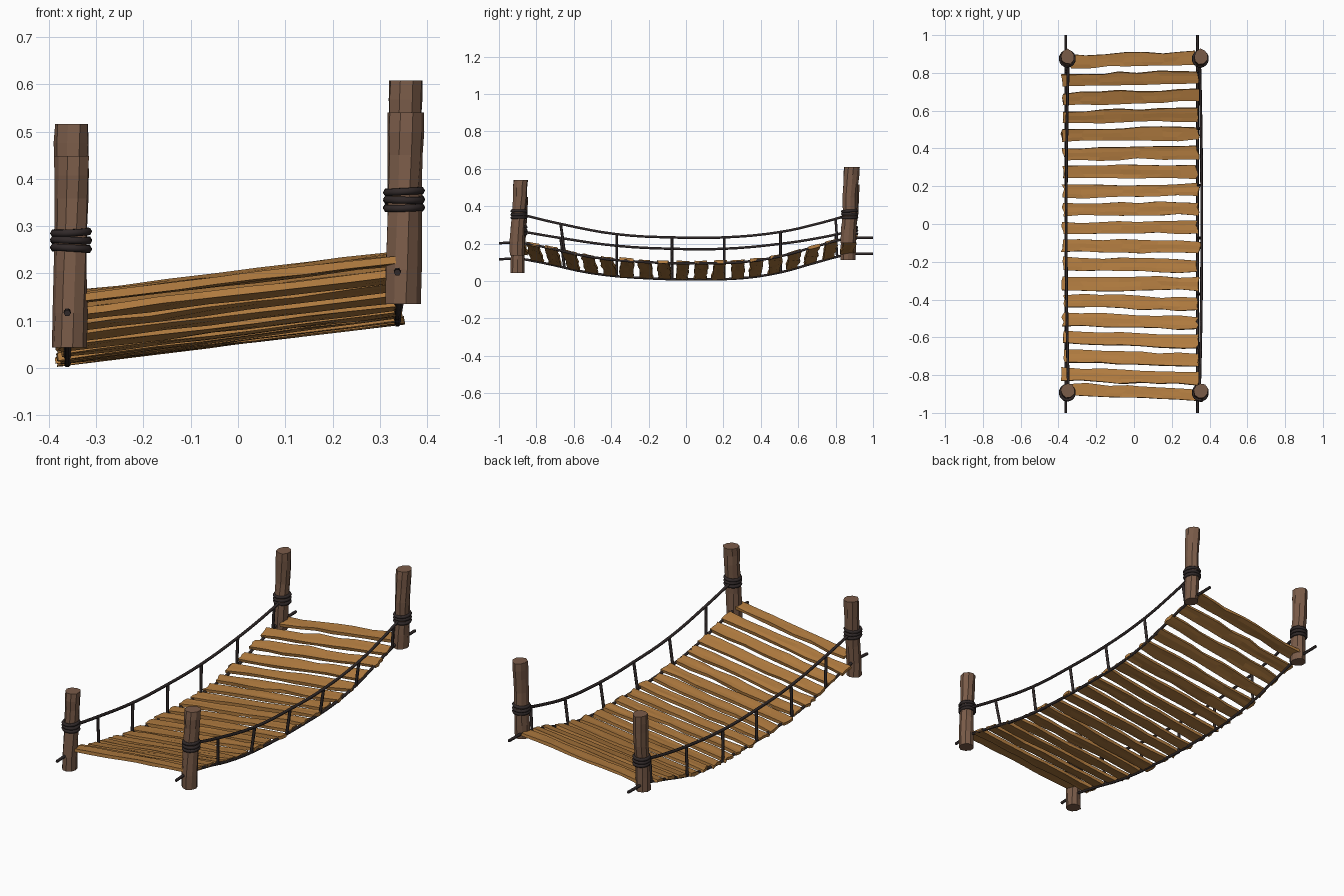
import bpy, bmesh, math, random
from mathutils import Vector, Matrix

random.seed(7)
if "Cube" in bpy.data.objects:
    bpy.data.objects.remove(bpy.data.objects["Cube"], do_unlink=True)


def material(name, color):
    m = bpy.data.materials.new(name)
    m.use_nodes = True
    m.diffuse_color = (*color, 1)
    m.node_tree.nodes["Principled BSDF"].inputs["Base Color"].default_value = (*color, 1)
    return m


PLANK = material("plank_wood", (0.45, 0.205, 0.052))
POST = material("post_wood", (0.195, 0.106, 0.066))
ROPE = material("dark_rope", (0.03, 0.022, 0.022))


def add(name, mesh, mat):
    mesh.materials.clear()
    mesh.materials.append(mat)
    ob = bpy.data.objects.new(name, mesh)
    bpy.context.collection.objects.link(ob)
    return ob


def loft(name, rings, mat):
    """Skin a list of equal-sized point rings and cap both ends."""
    bm = bmesh.new()
    loops = [[bm.verts.new(p) for p in ring] for ring in rings]
    n = len(loops[0])
    for a, b in zip(loops, loops[1:]):
        for i in range(n):
            j = (i + 1) % n
            bm.faces.new((a[i], a[j], b[j], b[i]))
    bm.faces.new(loops[0])
    bm.faces.new(loops[-1])
    bmesh.ops.recalc_face_normals(bm, faces=bm.faces)
    mesh = bpy.data.meshes.new(name)
    bm.to_mesh(mesh)
    bm.free()
    add(name, mesh, mat)


def rope(name, points, radius, cyclic=False):
    """Round rope through the points, turned into a mesh."""
    cu = bpy.data.curves.new(name, "CURVE")
    cu.dimensions = "3D"
    cu.bevel_depth = radius
    cu.bevel_resolution = 1
    cu.resolution_u = 4
    cu.use_fill_caps = True
    sp = cu.splines.new("BEZIER")
    sp.bezier_points.add(len(points) - 1)
    sp.use_cyclic_u = cyclic
    for bp, p in zip(sp.bezier_points, points):
        bp.co = p
        bp.handle_left_type = bp.handle_right_type = "AUTO"
    tmp = bpy.data.objects.new(name + "_curve", cu)
    bpy.context.collection.objects.link(tmp)
    mesh = bpy.data.meshes.new_from_object(tmp.evaluated_get(bpy.context.evaluated_depsgraph_get()))
    bpy.data.objects.remove(tmp, do_unlink=True)
    add(name, mesh, ROPE)
    for p in mesh.polygons:
        p.use_smooth = True


def sample(profile, y):
    """Smoothly interpolated height of a (y, z) profile."""
    for i, ((y0, z0), (y1, z1)) in enumerate(zip(profile, profile[1:])):
        if y <= y1:
            break
    t = (y - y0) / (y1 - y0)
    ya, za = profile[max(i - 1, 0)]
    yb, zb = profile[min(i + 2, len(profile) - 1)]
    h = y1 - y0
    m0 = (z1 - za) / (y1 - ya) * h
    m1 = (zb - z0) / (yb - y0) * h
    return ((2*t**3 - 3*t**2 + 1) * z0 + (t**3 - 2*t**2 + t) * m0
            + (3*t**2 - 2*t**3) * z1 + (t**3 - t**2) * m1)


# Sagging (y, z) profiles on the low side; the deck rises toward +x
RISE = 0.086
DECK = [(-1, .116), (-.9, .119), (-.78, .1), (-.5, .041), (-.2, .014), (.1, .009),
        (.3, .015), (.5, .045), (.7, .1), (.86, .14), (1, .146)]
RAILS = {
    "right": [(-.88, .265), (-.66, .228), (-.37, .188), (-.07, .172), (.2, .172),
              (.5, .198), (.7, .228), (.88, .265)],
    "left": [(-.88, .355), (-.67, .305), (-.37, .25), (-.075, .233), (.205, .233),
             (.505, .262), (.7, .305), (.88, .355)],
}
HANGERS = (-.67, -.37, -.075, .205, .505, .8)


# Planks: irregular boards following the sag, fanned slightly toward the ends
def plank(index, y, x0, x1, raised):
    slope = math.atan2(sample(DECK, y + .04) - sample(DECK, y - .04), .08)
    yaw = .04 * y + random.uniform(-.012, .012)
    roll = math.atan2(RISE, .70) + random.uniform(-.006, .006)
    z = sample(DECK, y) + RISE / 2 + .007 + raised
    frame = (Matrix.Translation((0, y, z)) @ Matrix.Rotation(yaw, 4, "Z")
             @ Matrix.Rotation(-roll, 4, "Y") @ Matrix.Rotation(slope, 4, "X"))
    across = (-1, -.4, .3, 1)
    outline = [(a, 1) for a in across] + [(a, -1) for a in reversed(across)]
    ragged = [random.uniform(-.008, .008) for _ in across]
    rings = []
    steps = 7
    for s in range(steps + 1):
        x = x0 + (x1 - x0) * s / steps
        half = .034 + random.uniform(-.005, .004)
        shift = random.uniform(-.004, .004)
        end = s in (0, steps)
        ring = []
        for a, side in outline:
            dx = ragged[across.index(a)] if end else random.uniform(-.02, .02)
            dz = random.uniform(-.002, .002)
            ring.append(frame @ Vector((x + dx, a * half + shift, side * .008 + dz)))
        rings.append(ring)
    loft(f"plank_{index:02d}", rings, PLANK)


plank(1, -.89, -.335, .335, .019)
for k in range(17):
    plank(k + 2, -.81 + .0988 * k, -.378 + random.uniform(-.006, .006),
          .342 + random.uniform(-.008, .008), 0)
plank(19, .87, -.335, .335, .003)


# Posts lean slightly toward +y, with three turns of rope around each
def lean(x, y, t):
    return x + .006 * (t - 1), y + .022 * (t - 1)


def post(name, x, y, z0, height=.405, sides=9):
    rings = []
    grooves = [random.uniform(.91, 1.06) for _ in range(sides)]
    for t, r in ((0, .038), (.18, .038), (.4, .036), (.6, .036), (.78, .037), (.9, .039), (1, .038)):
        cx, cy = lean(x, y, t)
        cy += random.uniform(-.003, .003)
        ring = []
        for i in range(sides):
            a = math.tau * i / sides + .25 * t
            rr = r * grooves[i] * random.uniform(.96, 1.05)
            ring.append((cx + rr * math.cos(a), cy + rr * 1.06 * math.sin(a), z0 + t * height))
        rings.append(ring)
    loft(name, rings, POST)


def winding(name, x, y, z):
    for turn in (-1, 0, 1):
        tilt_x, tilt_y = random.uniform(-.06, .06), random.uniform(-.06, .06)
        pts = []
        for i in range(8):
            c, s = math.cos(math.tau * i / 8), math.sin(math.tau * i / 8)
            pts.append((x + .036 * c, y + .038 * s,
                        z + turn * .017 + .037 * (tilt_x * c + tilt_y * s)))
        rope(f"{name}_{turn + 2}", pts, .0085, cyclic=True)


for side, sx in (("right", -1), ("left", 1)):
    lift = RISE if sx > 0 else 0
    for end, sy in (("front", -1), ("back", 1)):
        base = .043 + (.092 if sx > 0 else 0) + (.068 if sy > 0 else 0)
        x, y = sx * .352 + .002, sy * .884 + .002
        post(f"{end}_{side}_post", x, y, base)
        winding(f"{end}_{side}_post_winding", *lean(x, y, .5), .27 + lift)

    # Deck rope under the plank ends, hand rope above it, and hangers between
    deck_x = .337 if sx > 0 else -.361
    rope(f"{side}_deck_rope", [(deck_x, y, z + lift) for y, z in DECK], .0075)
    rail = RAILS[side]

    def rail_x(y):
        return sx * .347 + sx * .012 * (1 - (y / .88) ** 2)

    rope(f"{side}_hand_rope", [(rail_x(y), y, z) for y, z in rail], .0075)
    for n, y in enumerate(HANGERS):
        foot = y + (.02 if y < -.5 else .008 if y > .6 else 0)
        rope(f"{side}_hanger_{n + 1}", [(rail_x(y), y, sample(rail, y)),
                                        (deck_x, foot, sample(DECK, foot) + lift)], .0075)
